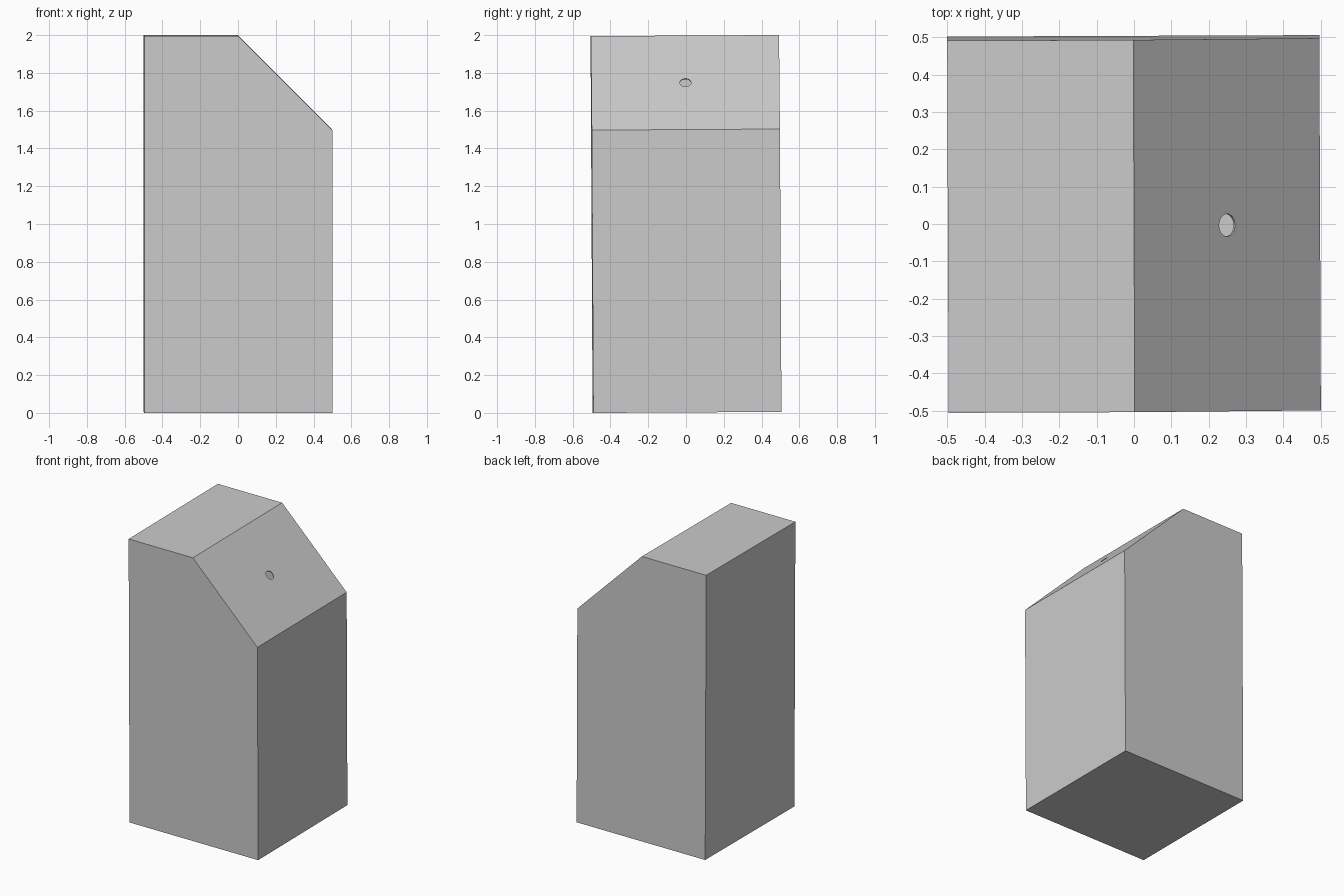
import bpy, bmesh
from math import pi
from mathutils import Matrix, Euler, Vector

if "Cube" in bpy.data.objects:
    bpy.data.objects.remove(bpy.data.objects["Cube"])

W, H, R = 0.498, 0.9975, 0.03       # half width, half height, hole radius
T = 0.006                          # panel thickness
# The whole model leans very slightly
lean = Matrix.Translation((0, 0, 1)) @ Euler((0.0055, 0, 0.004)).to_matrix().to_4x4()


def add_object(name, bm):
    mesh = bpy.data.meshes.new(name)
    bm.to_mesh(mesh)
    bm.free()
    obj = bpy.data.objects.new(name, mesh)
    bpy.context.collection.objects.link(obj)
    return obj


# Hollow cabinet: profile extruded front to back, open under the sloped panel
bm = bmesh.new()
profile = [(-W, -H), (W, -H), (W, 0.5), (0, H), (-W, H)]
face = bm.faces.new([bm.verts.new((x, -W, z)) for x, z in profile])
ext = bmesh.ops.extrude_face_region(bm, geom=[face], use_keep_orig=True)
bmesh.ops.translate(bm, verts=[v for v in ext["geom"] if isinstance(v, bmesh.types.BMVert)],
                    vec=(0, 2 * W, 0))
bmesh.ops.recalc_face_normals(bm, faces=bm.faces)
slope = max(bm.faces, key=lambda f: min(abs(f.normal.x), abs(f.normal.z)))
normal = slope.normal.copy()
center = slope.calc_center_median()
bmesh.ops.delete(bm, geom=[slope], context='FACES_ONLY')
body = add_object("cabinet_body", bm)
body.matrix_world = lean

# Thin sloped panel, flush with the cabinet edges
place = lean @ Matrix.Translation(center - normal * T / 2) @ Vector(normal).to_track_quat('Z', 'Y').to_matrix().to_4x4()
length = (Vector((W, 0.5)) - Vector((0, H))).length
bm = bmesh.new()
bmesh.ops.create_cube(bm, size=1)
# The tracked frame keeps its Y axis along the slope
bmesh.ops.scale(bm, vec=(2 * W, length, T), verts=bm.verts)
local = place.to_3x3()
if abs((local @ Vector((1, 0, 0))).y) < 0.5:
    bmesh.ops.rotate(bm, verts=bm.verts, matrix=Matrix.Rotation(pi / 2, 3, 'Z'))
panel = add_object("sloped_panel", bm)
panel.matrix_world = place

# Round hole through the panel
bm = bmesh.new()
bmesh.ops.create_cone(bm, cap_ends=True, segments=32, radius1=R, radius2=R, depth=0.1)
cutter = add_object("hole_cutter", bm)
cutter.matrix_world = place
cutter.hide_render = True
cutter.hide_set(True)
cut = panel.modifiers.new("hole", 'BOOLEAN')
cut.operation = 'DIFFERENCE'
cut.solver = 'EXACT'
cut.object = cutter
